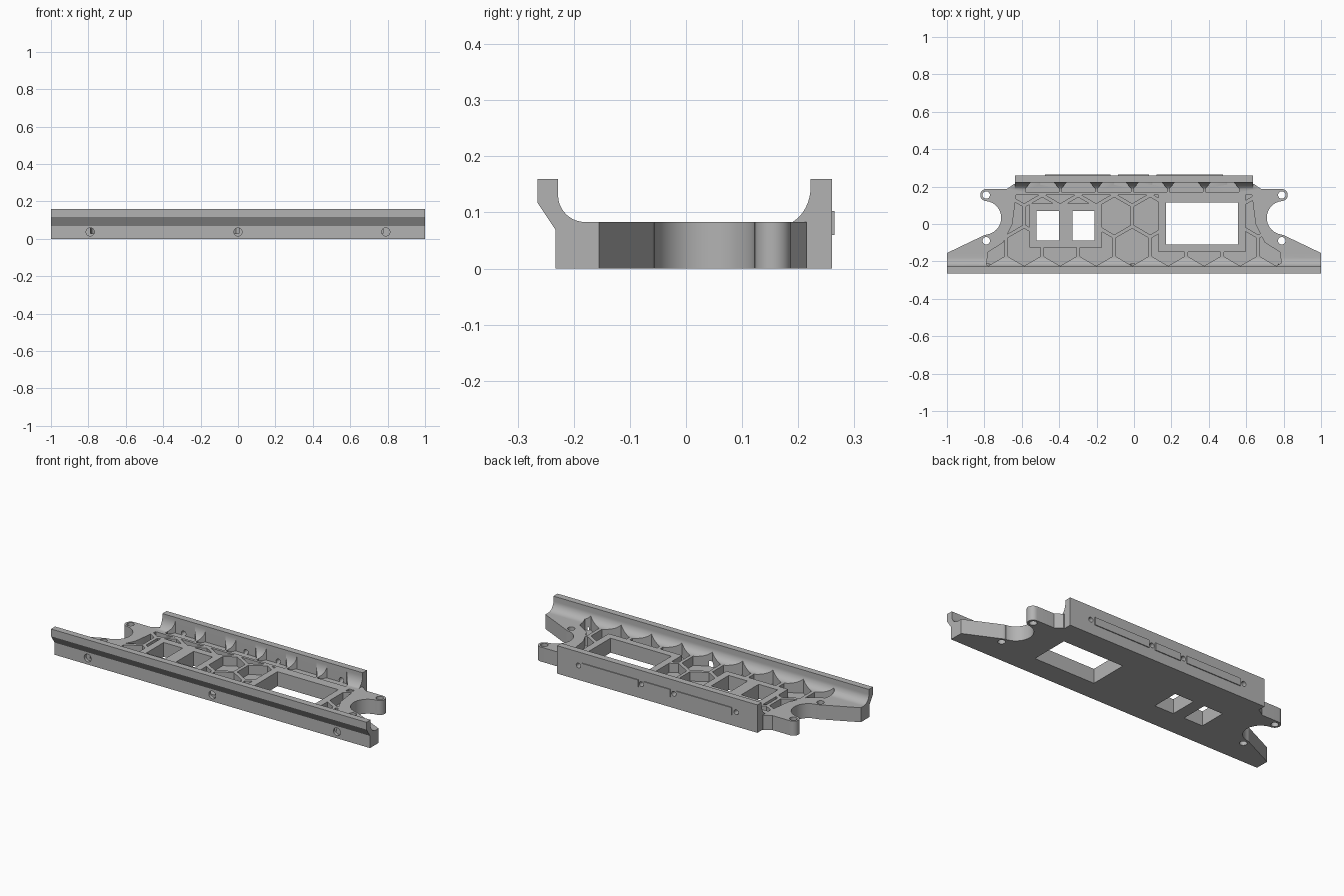
import bpy
from math import sin, cos, pi, radians

cube = bpy.data.objects.get("Cube")
if cube:
    bpy.data.objects.remove(cube)

grey = bpy.data.materials.new("mid_grey")
grey.use_nodes = True
grey.diffuse_color = (0.45, 0.45, 0.45, 1)
grey.node_tree.nodes["Principled BSDF"].inputs["Base Color"].default_value = (0.45, 0.45, 0.45, 1)

DECK, FLOOR, TOP = 0.083, 0.03, 0.16
PITCH, ROW = 0.1925, 0.167


def prism(name, pts, lo, hi, axis="z"):
    """Extrude a 2D outline along one axis."""
    place = {"z": lambda a, b, h: (a, b, h),
             "x": lambda a, b, h: (h, a, b),
             "y": lambda a, b, h: (a, h, b)}[axis]
    n = len(pts)
    verts = [place(a, b, h) for h in (lo, hi) for a, b in pts]
    faces = [tuple(range(n))[::-1], tuple(range(n, 2 * n))]
    faces += [(i, (i + 1) % n, n + (i + 1) % n, n + i) for i in range(n)]
    mesh = bpy.data.meshes.new(name)
    mesh.from_pydata(verts, [], faces)
    mesh.materials.append(grey)
    ob = bpy.data.objects.new(name, mesh)
    bpy.context.collection.objects.link(ob)
    bpy.ops.object.select_all(action="DESELECT")
    bpy.context.view_layer.objects.active = ob
    ob.select_set(True)
    bpy.ops.object.mode_set(mode="EDIT")
    bpy.ops.mesh.select_all(action="SELECT")
    bpy.ops.mesh.normals_make_consistent(inside=False)
    bpy.ops.object.mode_set(mode="OBJECT")
    return ob


def rect(x0, x1, y0, y1):
    return [(x0, y0), (x1, y0), (x1, y1), (x0, y1)]


def ring(cx, cy, r, n=32, turn=0):
    return [(cx + r * cos(turn + 2 * pi * i / n), cy + r * sin(turn + 2 * pi * i / n))
            for i in range(n)]


def arc(cx, cy, rx, ry, start, end, n=10):
    angles = [radians(start + (end - start) * i / n) for i in range(n + 1)]
    return [(cx + rx * cos(a), cy + ry * sin(a)) for a in angles]


def combine(target, tool, mode):
    """Apply a boolean and discard the tool object."""
    mod = target.modifiers.new("cut", "BOOLEAN")
    mod.operation, mod.solver, mod.object = mode, "EXACT", tool
    bpy.context.view_layer.objects.active = target
    bpy.ops.object.modifier_apply(modifier=mod.name)
    bpy.data.objects.remove(tool)


def mirrored(right):
    return right + [(-x, y) for x, y in reversed(right)]


# Deck with wide front feet and four rounded ears
deck = prism("chassis", mirrored([(1, -0.233), (1, -0.155), (0.805, -0.062), (0.79, -0.058),
                                  (0.79, 0.187), (0.68, 0.187), (0.64, 0.215)]), 0, DECK)
for side in (-1, 1):
    combine(deck, prism("end_arc", ring(side * 0.80, 0.033, 0.09, 64), -1, 1), "DIFFERENCE")
    for y in (0.155, -0.09):
        combine(deck, prism("ear", ring(side * 0.79, y, 0.032), 0, DECK), "UNION")

# Front rail: leaning lip with a fillet running down to the deck
front = [(-0.233, 0), (-0.16, 0), (-0.16, DECK)]
front += arc(-0.18, 0.131, 0.048, 0.048, 270, 180)
front += [(-0.228, TOP), (-0.265, TOP), (-0.265, 0.118), (-0.233, 0.07)]
combine(deck, prism("front_rail", front, -1, 1, "x"), "UNION")

# Rear rail with flared fins left between pockets
rear = [(0.26, 0), (0.26, TOP), (0.222, TOP)]
rear += arc(0.162, 0.145, 0.06, 0.07, 0, -75) + [(0.17, 0.07), (0.17, 0)]
combine(deck, prism("rear_rail", rear, -0.635, 0.635, "x"), "UNION")
for k in range(-3, 3):
    x = 0.087 + PITCH * k
    half = [(0.09, 0.17), (0.09, 0.19), (0.062, 0.222)]
    pocket = [(x + px, y) for px, y in mirrored(half)]
    combine(deck, prism("rear_pocket", pocket, 0.07, 0.145), "DIFFERENCE")

# Honeycomb pockets, kept clear of the window frames and end rims
keep = mirrored([(0.79, -0.226), (0.78, -0.15), (0.70, -0.10), (0.65, 0.0), (0.63, 0.155)])
frames = [(-0.56, -0.17, -0.125, 0.11), (0.13, 0.595, -0.15, 0.155)]
rows = [(0.087, 0.043), (-0.01, 0.043 - ROW), (-0.01, 0.043 + ROW)]
cells = None
for x0, y in rows:
    for k in range(-4, 5):
        hexagon = prism("cell", ring(x0 + PITCH * k, y, 0.1, 6, pi / 6), FLOOR, 0.3)
        if cells:
            combine(cells, hexagon, "UNION")
        else:
            cells = hexagon
combine(cells, prism("keep", keep, 0, 0.135), "INTERSECT")
for f in frames:
    combine(cells, prism("frame", rect(*f), 0, 1), "DIFFERENCE")
for side in (-1, 1):
    combine(cells, prism("rim", ring(side * 0.80, 0.033, 0.14, 64), 0, 1), "DIFFERENCE")
combine(deck, cells, "DIFFERENCE")

# Deck windows
for w in [(-0.52, -0.40, -0.087, 0.07), (-0.33, -0.21, -0.087, 0.07), (0.17, 0.555, -0.11, 0.115)]:
    combine(deck, prism("window", rect(*w), -1, 1), "DIFFERENCE")

# Screw holes: ears, front face and rear wall
for x in (-0.79, 0.79):
    for y in (0.155, -0.09):
        combine(deck, prism("ear_hole", ring(x, y, 0.02, 24), -1, 1), "DIFFERENCE")
for x in (-0.79, 0, 0.79):
    combine(deck, prism("front_hole", ring(x, 0.037, 0.022, 24), -0.3, -0.215, "y"), "DIFFERENCE")
for x in (-0.5, -0.105, 0.1, 0.5):
    combine(deck, prism("rear_hole", ring(x, 0.082, 0.014, 20), 0.21, 0.3, "y"), "DIFFERENCE")

bpy.ops.object.select_all(action="DESELECT")
deck.select_set(True)
bpy.context.view_layer.objects.active = deck
bpy.ops.object.shade_smooth_by_angle(angle=radians(30))

# Raised label strips on the rear wall
for name, x0, x1 in [("right_strip", -0.475, -0.125), ("middle_strip", -0.085, 0.08),
                     ("left_strip", 0.12, 0.475)]:
    prism(name, rect(x0, x1, 0.06, 0.103), 0.2595, 0.265, "y")
